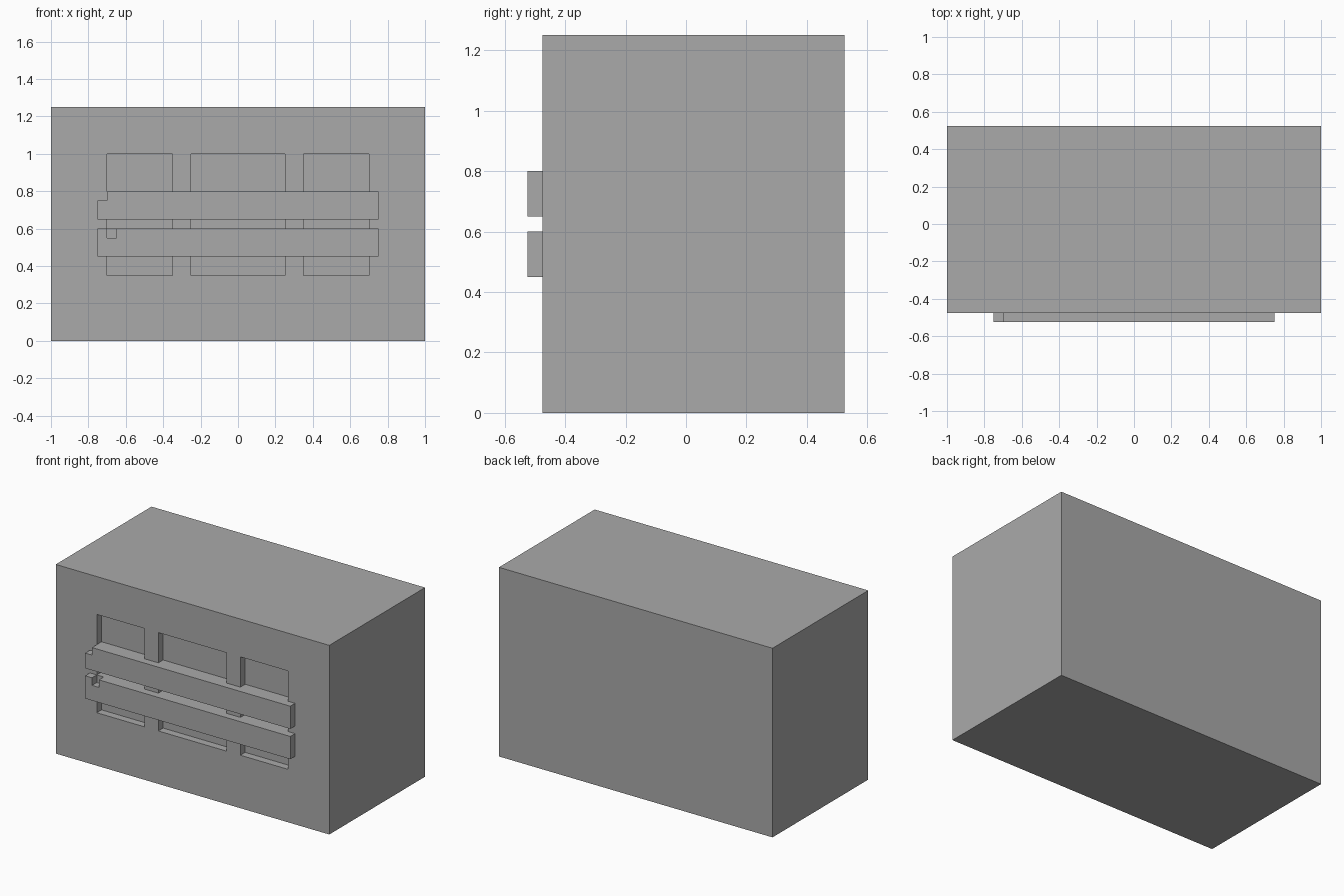
import bpy, bmesh

if "Cube" in bpy.data.objects:
    bpy.data.objects.remove(bpy.data.objects["Cube"])

GREY = (0.4, 0.4, 0.4, 1)
mat = bpy.data.materials.new("plain grey")
mat.use_nodes = True
mat.diffuse_color = GREY
mat.node_tree.nodes["Principled BSDF"].inputs["Base Color"].default_value = GREY

FRONT = -0.475   # y of the block's front wall
STEP = 0.05      # recess depth and rail thickness


def finish(name, bm):
    bmesh.ops.recalc_face_normals(bm, faces=bm.faces)
    mesh = bpy.data.meshes.new(name)
    bm.to_mesh(mesh)
    bm.free()
    mesh.materials.append(mat)
    obj = bpy.data.objects.new(name, mesh)
    bpy.context.collection.objects.link(obj)
    return obj


def add_prism(bm, outline, y0, y1):
    """Extrude an (x, z) outline from y0 to y1."""
    face = bm.faces.new([bm.verts.new((x, y0, z)) for x, z in outline])
    out = bmesh.ops.extrude_face_region(bm, geom=[face])
    verts = [v for v in out["geom"] if isinstance(v, bmesh.types.BMVert)]
    bmesh.ops.translate(bm, verts=verts, vec=(0, y1 - y0, 0))


def rect(x0, x1, z0, z1):
    return [(x0, z0), (x1, z0), (x1, z1), (x0, z1)]


# Main block
bm = bmesh.new()
add_prism(bm, rect(-1, 1, 0, 1.25), FRONT, FRONT + 1)
block = finish("main_block", bm)

# Window recesses, solid where the rails cross them
bm = bmesh.new()
for x0, x1 in ((-0.7, -0.35), (-0.25, 0.25), (0.35, 0.7)):
    for z0, z1 in ((0.35, 0.45), (0.6, 0.65), (0.8, 1.0)):
        add_prism(bm, rect(x0, x1, z0, z1), FRONT - STEP, FRONT + STEP)
cutter = finish("recess_cutter", bm)
cutter.hide_render = True

cut = block.modifiers.new("recesses", 'BOOLEAN')
cut.operation = 'DIFFERENCE'
cut.solver = 'EXACT'
cut.object = cutter
bpy.context.view_layer.objects.active = block
bpy.ops.object.modifier_apply(modifier=cut.name)
bpy.data.objects.remove(cutter)

# Front rails: the upper has a clipped corner, the lower a small notch
rails = {
    "upper_rail": [(-0.75, 0.65), (0.75, 0.65), (0.75, 0.8), (-0.7, 0.8),
                   (-0.7, 0.75), (-0.75, 0.75)],
    "lower_rail": [(-0.75, 0.45), (0.75, 0.45), (0.75, 0.6), (-0.65, 0.6),
                   (-0.65, 0.55), (-0.7, 0.55), (-0.7, 0.6), (-0.75, 0.6)],
}
for name, outline in rails.items():
    bm = bmesh.new()
    add_prism(bm, outline, FRONT - STEP, FRONT)
    finish(name, bm)
